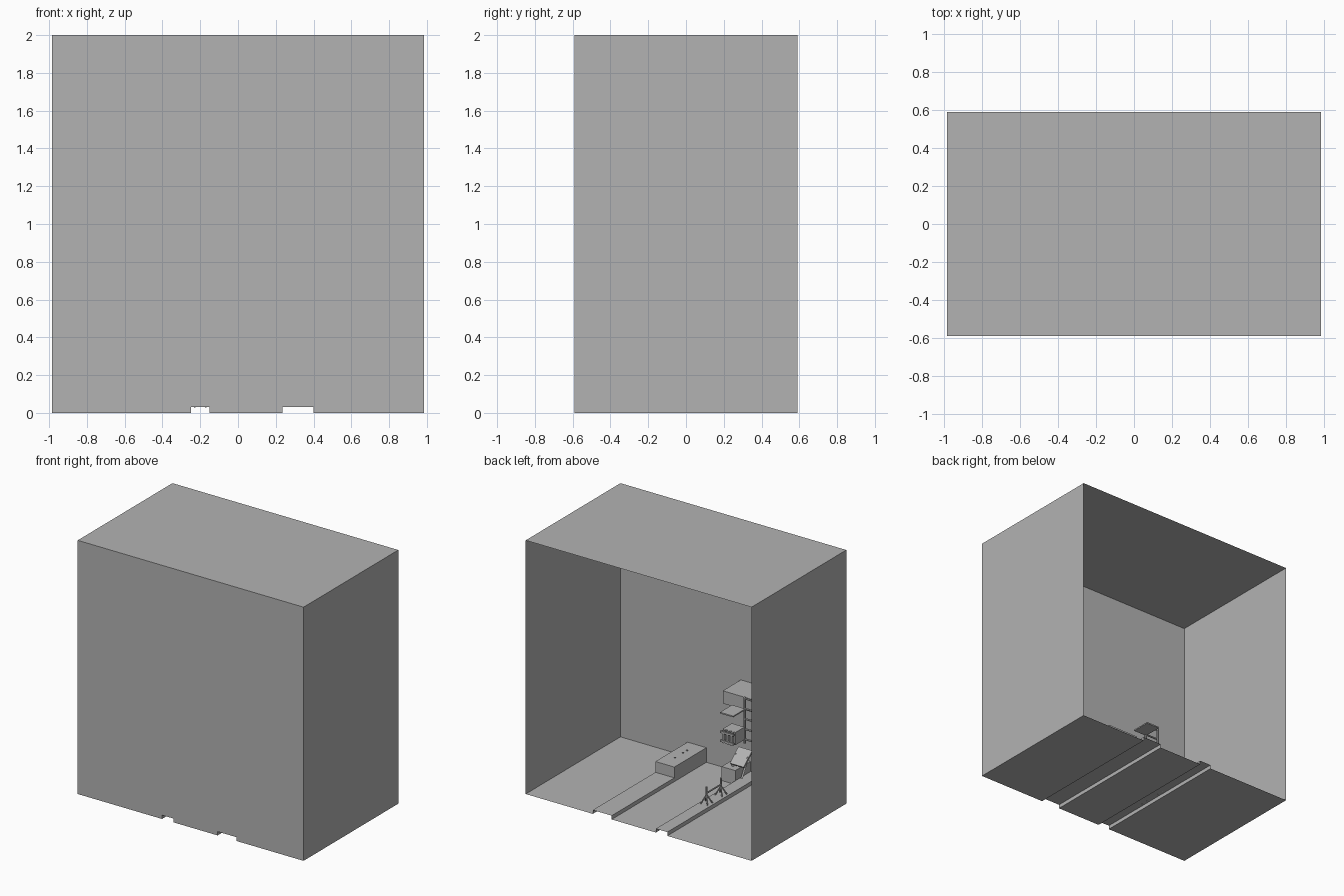
import bpy, bmesh, math
from mathutils import Matrix, Vector

cube = bpy.data.objects.get("Cube")
if cube:
    bpy.data.objects.remove(cube, do_unlink=True)

grey = bpy.data.materials.new("plain_grey")
grey.use_nodes = True
colour = (0.45, 0.45, 0.45, 1)
grey.diffuse_color = colour
grey.node_tree.nodes["Principled BSDF"].inputs["Base Color"].default_value = colour

W, D, H, STEP = 0.985, 0.59, 2.0, 0.03


def finish(name, bm):
    mesh = bpy.data.meshes.new(name)
    bm.to_mesh(mesh)
    bm.free()
    mesh.materials.append(grey)
    ob = bpy.data.objects.new(name, mesh)
    bpy.context.collection.objects.link(ob)
    return ob


def box(name, xs, ys, zs, tilt=0):
    """Box between limits, optionally tilted about the x axis."""
    lims = (xs, ys, zs)
    centre = Vector([sum(l) / 2 for l in lims])
    size = [l[1] - l[0] for l in lims]
    bm = bmesh.new()
    m = (Matrix.Translation(centre) @ Matrix.Rotation(math.radians(tilt), 4, 'X')
         @ Matrix.Diagonal((*size, 1)))
    bmesh.ops.create_cube(bm, size=1, matrix=m)
    return finish(name, bm)


def rod(name, a, b, r, r2=None, sides=8):
    """Round bar or cone from point a to point b."""
    a, b = Vector(a), Vector(b)
    turn = (b - a).to_track_quat('Z', 'Y').to_matrix().to_4x4()
    bm = bmesh.new()
    bmesh.ops.create_cone(bm, cap_ends=True, segments=sides, radius1=r,
                          radius2=r if r2 is None else r2, depth=(b - a).length,
                          matrix=Matrix.Translation((a + b) / 2) @ turn)
    return finish(name, bm)


# Room shell: open at the back, floor folded up into two raised strips
profile = [(-W, 0), (-0.25, 0), (-0.25, STEP), (-0.15, STEP), (-0.15, 0),
           (0.235, 0), (0.235, STEP), (0.4, STEP), (0.4, 0), (W, 0), (W, H), (-W, H)]
bm = bmesh.new()
front = [bm.verts.new((x, -D, z)) for x, z in profile]
back = [bm.verts.new((x, D, z)) for x, z in profile]
for i in range(len(profile)):
    j = (i + 1) % len(profile)
    bm.faces.new((front[i], front[j], back[j], back[i]))
bm.faces.new(front)
bmesh.ops.recalc_face_normals(bm, faces=bm.faces)
finish("room_shell", bm)

# Long counter at the end of the wide strip, with small studs on top
box("long_counter", (0.235, 0.4), (-D, -0.19), (STEP, 0.115))
for i, y in enumerate((-0.32, -0.42, -0.47)):
    rod(f"counter_stud_{i}", (0.32, y, 0.115), (0.32, y, 0.12), 0.006)

# Two splayed stands joined by a bar on the narrow strip
for n, y in enumerate((0.03, -0.15)):
    top = (-0.2, y, 0.16)
    rod(f"stand_post_{n}", (-0.2, y, 0.06), top, 0.008)
    for sx in (-1, 1):
        for sy in (-1, 1):
            rod(f"stand_leg_{n}", (-0.2 + sx * 0.03, y + sy * 0.03, STEP),
                (-0.2, y, 0.1), 0.005, sides=6)
rod("stand_bar", (-0.2, 0.03, 0.11), (-0.2, -0.15, 0.11), 0.006)

# Floor machine with a sloping panel and wedge support
box("machine_base", (-0.15, -0.03), (-D, -0.4), (0, 0.11))
box("sloping_panel", (-0.2, -0.08), (-0.56, -0.42), (0.17, 0.185), tilt=-40)
for x in (-0.19, -0.09):
    rod("panel_strut", (x, -0.42, 0.05), (x, -0.5, 0.19), 0.01, sides=4)

# Wall cabinet
box("wall_cabinet", (-0.33, -0.065), (-D, -0.365), (0.63, 0.73))

# Frame of rails carrying a tray and a slotted unit
for x in (-0.33, -0.45):
    rod("frame_post", (x, -0.26, 0.43 if x > -0.4 else 0), (x, -0.26, 0.79), 0.01)
for i in range(5):
    z = 0.46 + i * 0.08
    rod(f"frame_rung_{i}", (-0.45, -0.26, z), (-0.33, -0.26, z), 0.007)
box("tray", (-0.335, -0.22), (-0.26, -0.11), (0.69, 0.7))
box("slotted_unit", (-0.335, -0.225), (-0.25, -0.14), (0.46, 0.56))
for i in range(3):
    x = -0.32 + i * 0.035
    box(f"unit_fin_{i}", (x, x + 0.015), (-0.14, -0.115), (0.46, 0.56))
for z in (0.475, 0.545):
    box("unit_crossbar", (-0.335, -0.22), (-0.125, -0.11), (z - 0.008, z + 0.008))
